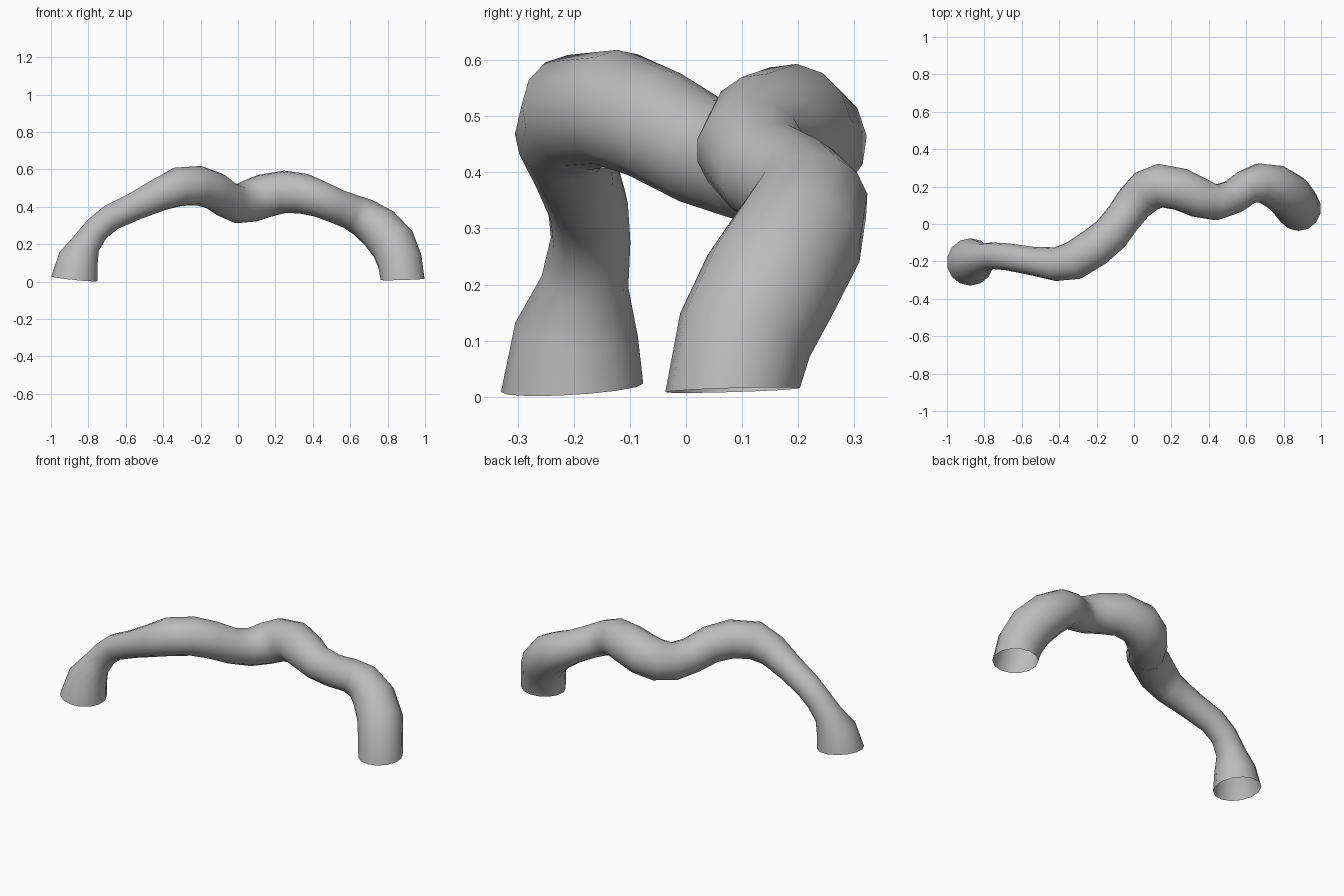
import bpy, bmesh, math
from mathutils import Vector

if "Cube" in bpy.data.objects:
    bpy.data.objects.remove(bpy.data.objects["Cube"])

SIDES = 14

# Centre line of the tube with its radius: x, y, z, r
PATH = [
    (-0.875, -0.203, 0.016, 0.127), (-0.853, -0.195, 0.12, 0.110),
    (-0.81, -0.18, 0.205, 0.078), (-0.755, -0.17, 0.28, 0.071),
    (-0.68, -0.175, 0.342, 0.072), (-0.55, -0.197, 0.403, 0.076),
    (-0.42, -0.215, 0.465, 0.090), (-0.32, -0.195, 0.507, 0.105),
    (-0.21, -0.125, 0.513, 0.106), (-0.125, -0.055, 0.485, 0.102),
    (-0.06, 0.03, 0.437, 0.098), (0.0, 0.11, 0.415, 0.104),
    (0.065, 0.175, 0.43, 0.115), (0.14, 0.205, 0.458, 0.118),
    (0.25, 0.185, 0.48, 0.114), (0.35, 0.14, 0.47, 0.108),
    (0.44, 0.115, 0.44, 0.097), (0.53, 0.145, 0.402, 0.092),
    (0.60, 0.195, 0.375, 0.094), (0.67, 0.220, 0.343, 0.105),
    (0.755, 0.200, 0.285, 0.118), (0.83, 0.15, 0.20, 0.124),
    (0.865, 0.105, 0.11, 0.122), (0.88, 0.083, 0.012, 0.120),
]

grey = bpy.data.materials.new("plain_grey")
grey.diffuse_color = (0.5, 0.5, 0.5, 1)
grey.use_nodes = True
grey.node_tree.nodes["Principled BSDF"].inputs["Base Color"].default_value = grey.diffuse_color


def sweep_tube(name, path, first_normal, last_normal):
    """Open tube: rings carried along the path without twisting."""
    pts = [Vector(p[:3]) for p in path]
    bm = bmesh.new()
    rings = []
    prev_t, side = None, Vector((0, 1, 0))
    for i, p in enumerate(pts):
        if i == 0:
            t = Vector(first_normal).normalized()
        elif i == len(pts) - 1:
            t = Vector(last_normal).normalized()
        else:
            t = ((pts[i + 1] - p).normalized() + (p - pts[i - 1]).normalized()).normalized()
        if prev_t is not None:
            side = prev_t.rotation_difference(t) @ side
        side = (side - t * side.dot(t)).normalized()
        up = t.cross(side)
        r = path[i][3]
        rings.append([bm.verts.new(p + r * (math.cos(a) * side + math.sin(a) * up))
                      for a in (2 * math.pi * k / SIDES for k in range(SIDES))])
        prev_t = t
    for a, b in zip(rings, rings[1:]):
        for k in range(SIDES):
            n = (k + 1) % SIDES
            bm.faces.new((a[k], a[n], b[n], b[k])).smooth = True
    me = bpy.data.meshes.new(name)
    bm.to_mesh(me)
    bm.free()
    me.materials.append(grey)
    ob = bpy.data.objects.new(name, me)
    bpy.context.collection.objects.link(ob)
    return ob


# Arched, winding tube with open feet
sweep_tube("arched_tube", PATH, (0.1, -0.06, 1), (0.03, 0.03, -1))
